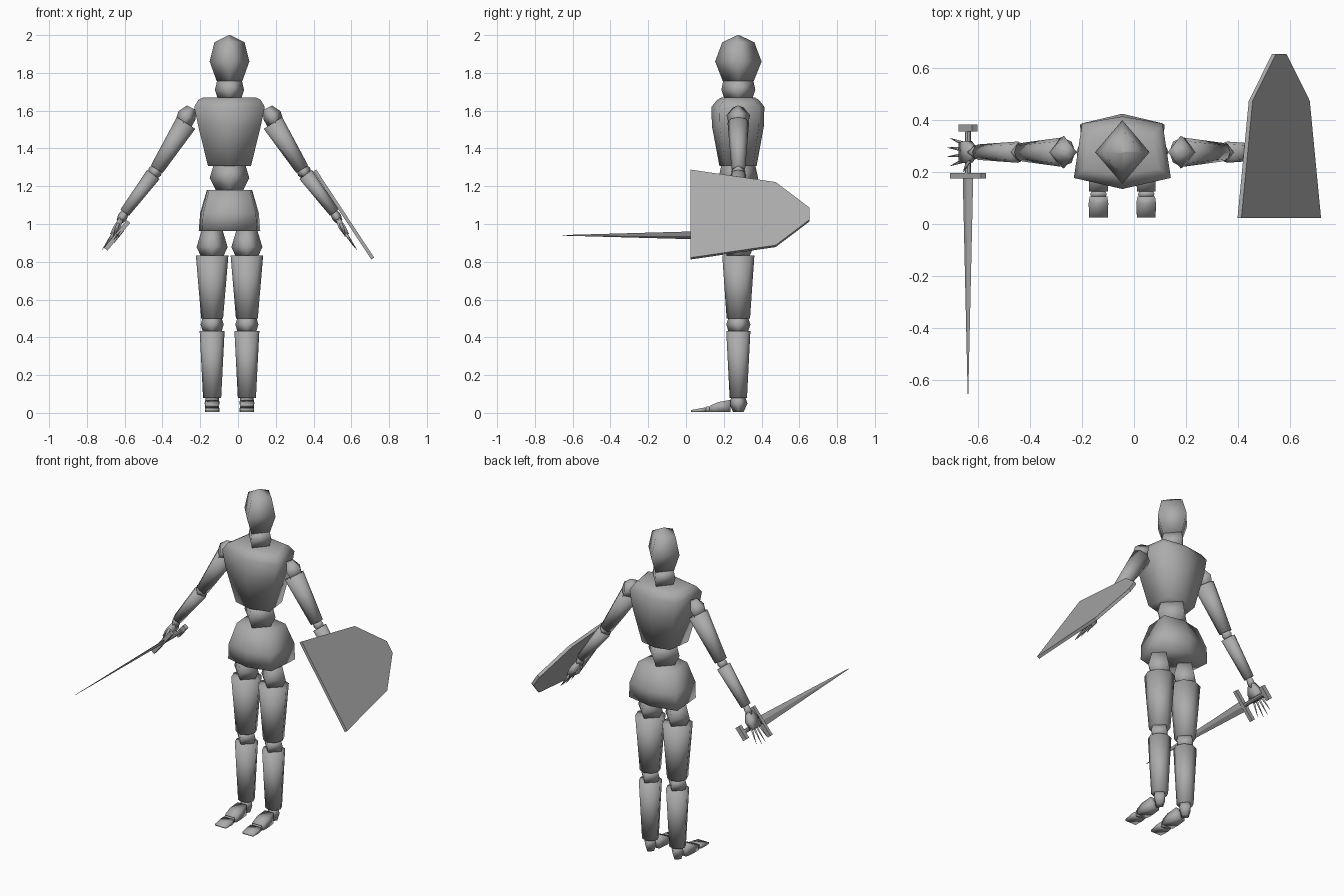
import bpy, bmesh, math
from mathutils import Vector as V

if "Cube" in bpy.data.objects:
    bpy.data.objects.remove(bpy.data.objects["Cube"])

CX, CY = -0.045, 0.277          # body axis
grey = bpy.data.materials.new("mid grey")
grey.diffuse_color = (0.41, 0.41, 0.41, 1)
grey.use_nodes = True
grey.node_tree.nodes["Principled BSDF"].inputs["Base Color"].default_value = grey.diffuse_color


def ngon(n, phase=0.0, r=1.0):
    return [(r * math.cos(phase + math.tau * i / n), r * math.sin(phase + math.tau * i / n)) for i in range(n)]


DIAMOND, ROUND = ngon(4), ngon(8)
SQUARE = ngon(4, math.pi / 4, math.sqrt(2))
CHEST = [(-1, -.7), (0, -1), (1, -.7), (.83, .78), (0, .97), (-.83, .78)]
HIPS = [(-.9, -.7), (0, -.95), (.9, -.7), (1, .75), (0, 1), (-1, .75)]


def loft(name, sections, outline, axis=None, ref=(0, 1, 0), smooth=True):
    """Skin an outline through sections (centre, half width, half depth)."""
    a = V(axis) if axis else V(sections[-1][0]) - V(sections[0][0])
    a.normalize()
    v = V(ref).normalized()
    u = v.cross(a).normalized()
    bm = bmesh.new()
    rings = []
    for c, ru, rv in sections:
        rings.append([bm.verts.new(V(c) + u * (x * ru) + v * (y * rv)) for x, y in outline])
    n = len(outline)
    for r0, r1 in zip(rings, rings[1:]):
        for i in range(n):
            bm.faces.new((r0[i], r0[(i + 1) % n], r1[(i + 1) % n], r1[i]))
    bm.faces.new(rings[0])
    bm.faces.new(rings[-1])
    for f in bm.faces:
        f.smooth = smooth
    bmesh.ops.recalc_face_normals(bm, faces=bm.faces[:])
    me = bpy.data.meshes.new(name)
    bm.to_mesh(me)
    bm.free()
    me.materials.append(grey)
    ob = bpy.data.objects.new(name, me)
    bpy.context.collection.objects.link(ob)
    return ob


def column(name, rows, outline, x=CX, y=CY):
    """Upright part from rows (z, half width, half depth)."""
    return loft(name, [((x, y, z), a, b) for z, a, b in rows], outline)


# Head, neck and trunk
column("head", [(1.757, .068, .082), (1.86, .105, .123), (1.962, .08, .085), (2.0, .004, .004)], DIAMOND)
column("neck", [(1.665, .062, .075), (1.71, .077, .09), (1.757, .066, .08)], DIAMOND)
column("chest", [(1.307, .114, .1), (1.52, .166, .14), (1.62, .187, .142), (1.657, .165, .112),
                 (1.67, .14, .09)], CHEST)
column("waist", [(1.175, .07, .075), (1.243, .105, .105), (1.31, .085, .09)], DIAMOND)
column("hips", [(.963, .163, .14), (1.058, .155, .148), (1.18, .12, .1)], HIPS)

for s, side in ((-1, "right"), (1, "left")):
    # Legs
    lx = CX + s * .092
    column(side + "_hip_joint", [(.83, .06, .06), (.878, .082, .08), (.965, .056, .056)], DIAMOND, lx)
    column(side + "_thigh", [(.5, .058, .062), (.832, .086, .085)], ROUND, lx)
    column(side + "_knee", [(.43, .05, .052), (.468, .061, .064), (.505, .05, .052)], DIAMOND, lx)
    column(side + "_shin", [(.08, .048, .046), (.434, .066, .064)], ROUND, lx)
    column(side + "_ankle", [(.005, .025, .028), (.05, .04, .048), (.085, .034, .036)], DIAMOND, lx)
    loft(side + "_foot", [((lx, .235, .037), .03, .032), ((lx, .17, .031), .037, .026),
                          ((lx, .125, .021), .036, .016)], SQUARE, (0, -1, 0), (0, 0, 1))
    loft(side + "_toe_joint", [((lx, .13, .018), .025, .01), ((lx, .115, .02), .032, .016),
                               ((lx, .1, .016), .025, .01)], SQUARE, (0, -1, 0), (0, 0, 1))
    loft(side + "_toes", [((lx, .106, .018), .034, .012), ((lx, .08, .015), .038, .01),
                          ((lx, .026, .01), .036, .005)], SQUARE, (0, -1, 0), (0, 0, 1))

    # Arms
    def at(dx, z, dy=0.0):
        return (CX + s * dx, CY + dy, z)

    loft(side + "_shoulder", [(at(.2, 1.615), .028, .03), (at(.225, 1.575), .05, .063),
                              (at(.247, 1.525), .045, .05)], DIAMOND)
    loft(side + "_upper_arm", [(at(.23, 1.535), .058, .057), (at(.385, 1.29), .037, .036)], ROUND)
    loft(side + "_elbow", [(at(.378, 1.3), .028, .028), (at(.395, 1.277), .038, .038),
                           (at(.41, 1.253), .028, .028)], DIAMOND)
    loft(side + "_forearm", [(at(.403, 1.262), .041, .041), (at(.555, 1.06), .028, .03)], ROUND)
    loft(side + "_wrist", [(at(.55, 1.066), .02, .02), (at(.567, 1.037), .026, .028),
                           (at(.582, 1.012), .018, .02)], DIAMOND)

    # Hands with pointed fingers
    loft(side + "_palm", [(at(.573, 1.028), .012, .02), (at(.595, .985), .018, .042),
                          (at(.622, .942), .012, .038)], SQUARE)
    for i in range(4):
        dy = (i - 1.5) * .022
        drop = .012 * abs(i - 1.5)
        loft(f"{side}_finger_{i + 1}", [(at(.615, .95, dy), .009, .009),
                                        (at(.68 - drop, .858 + drop, dy * 1.6), .001, .001)], DIAMOND)
    loft(side + "_thumb", [(at(.59, 1.0, -.03), .012, .012), (at(.612, .935, -.075), .002, .002)],
         DIAMOND, ref=(s, 0, .4))

# Sword held level, pointing forward
sx, sz = -.64, .94
flat = (-.77, 0, .63)            # normal of the blade's flat side


def sword_part(name, rows, outline):
    loft(name, [((sx, y, sz), a, b) for y, a, b in rows], outline, (0, -1, 0), flat, False)


sword_part("sword_blade", [(.185, .032, .008), (-.655, .002, .001)], DIAMOND)
sword_part("sword_guard", [(.197, .095, .012), (.175, .095, .012)], SQUARE)
sword_part("sword_grip", [(.365, .012, .012), (.19, .012, .012)], ROUND)
sword_part("sword_pommel", [(.383, .042, .014), (.357, .042, .014)], SQUARE)

# Shield: a tapered plate lying along the left forearm
n = V((.835, 0, .55))
mid = V((.56, 0, 1.05))
plate = [(-.279, .024), (.279, .024), (.2, .475), (.037, .655), (-.037, .655), (-.2, .475)]
loft("shield", [(mid - n * .009, 1, 1), (mid + n * .009, 1, 1)], plate, smooth=False)
